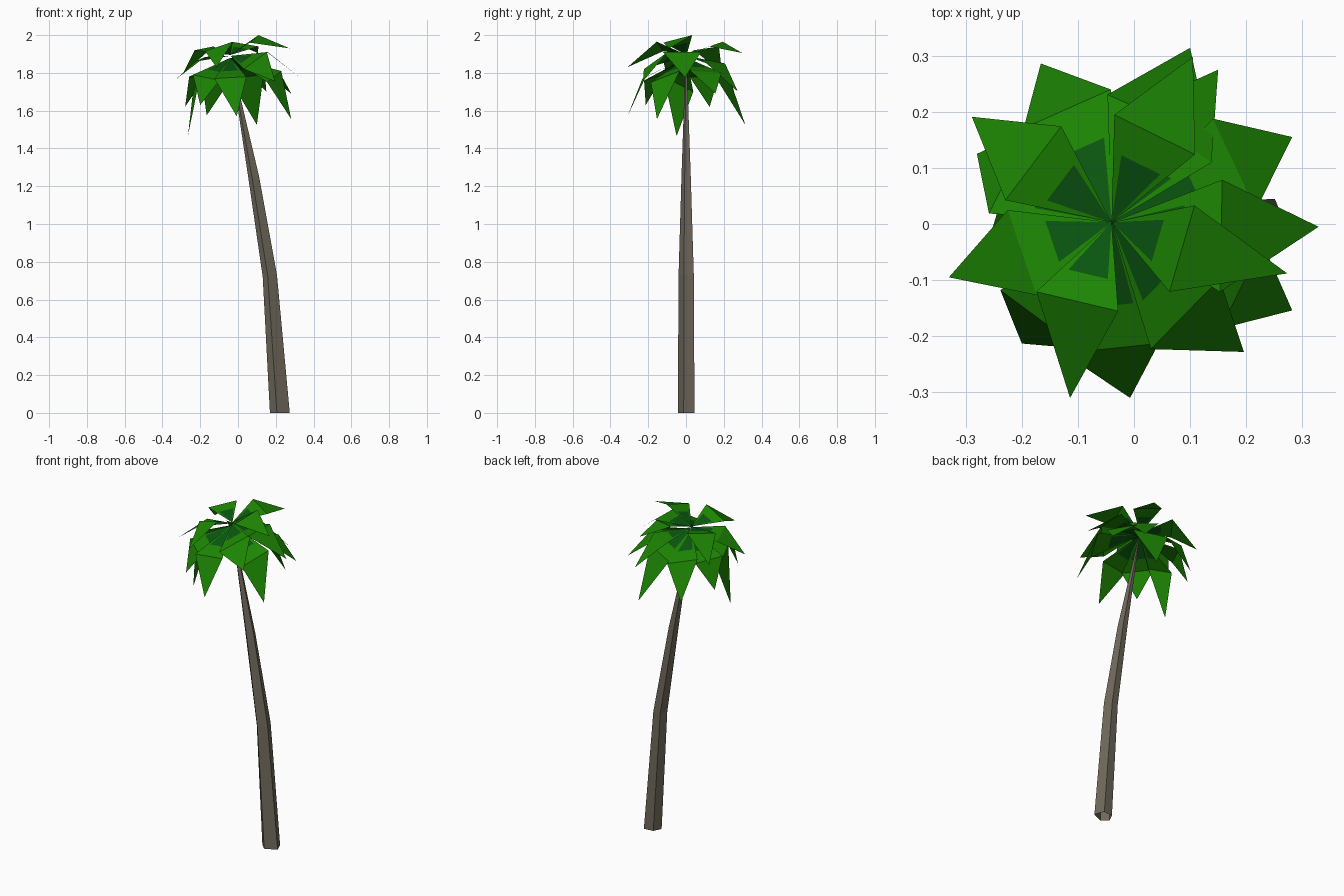
import bpy
from mathutils import Vector


def material(name, rgb):
    m = bpy.data.materials.new(name)
    m.diffuse_color = (*rgb, 1)
    return m


def make(name, verts, faces, mats, indices=None):
    me = bpy.data.meshes.new(name)
    me.from_pydata([tuple(v) for v in verts], [], faces)
    for m in mats:
        me.materials.append(m)
    if indices:
        me.polygons.foreach_set("material_index", indices)
    ob = bpy.data.objects.new(name, me)
    bpy.context.collection.objects.link(ob)
    return ob


bark = material("bark_brown", (0.16, 0.138, 0.105))
green = material("palm_green", (0.012, 0.235, 0.001))
dark = material("dark_frond_green", (0.003, 0.093, 0.005))

# Trunk: irregular five-sided profile swept along a leaning, tapering path
profile = [(0.052, -0.012), (0.029, 0.045), (-0.03, 0.04),
           (-0.053, -0.008), (-0.016, -0.043)]
# x centre, z, x scale, y scale, tilt of the ring (dz per dx)
path = [(0.222, 0, 1, 1, 0), (0.169, 0.725, 0.72, 0.92, 0.12),
        (0.083, 1.25, 0.54, 0.56, 0.15), (-0.035, 1.86, 0.06, 0.08, 0)]
verts, faces, n = [], [], len(profile)
for cx, z, sx, sy, tilt in path:
    verts += [(cx + px * sx, py * sy, z + px * sx * tilt) for px, py in profile]
for r in range(len(path) - 1):
    for i in range(n):
        j = (i + 1) % n
        faces.append((r * n + i, r * n + j, (r + 1) * n + j, (r + 1) * n + i))
make("trunk", verts, faces, [bark])


# Fronds: an inner triangle from the crown with a dark heart, folded at a
# crease, then a triangle to the tip
def frond_ring(name, base_z, leaves):
    base = Vector((-0.04, 0.003, base_z))
    verts, faces, idx = [], [], []
    for tx, ty, tz, reach, width, z_left, z_right, *skew in leaves:
        tip = Vector((tx, ty, tz))
        d = Vector((tx - base.x, ty - base.y, 0))
        across = Vector((-d.y, d.x, 0)).normalized()
        mid = base + d * reach + across * (skew[0] if skew else 0)
        right, left = mid - across * width / 2, mid + across * width / 2
        right.z, left.z = z_right, z_left

        def on_leaf(along, share):
            return base.lerp(right.lerp(left, share), along)

        a, b = on_leaf(0.66, 0.12), on_leaf(0.66, 0.85)
        k = len(verts)
        verts += [base, right, left, tip, a, b]
        faces += [(k, k + 4, k + 5), (k, k + 1, k + 4), (k, k + 5, k + 2),
                  (k + 4, k + 1, k + 2, k + 5), (k + 2, k + 1, k + 3)]
        idx += [1, 0, 0, 0, 0]
    make(name, verts, faces, [green, dark], idx)


# tip x, y, z, crease position, crease width, crease heights left and right, skew
frond_ring("upper_fronds", 1.895, [
    (0.105, 0.298, 1.905, 0.53, 0.16, 1.965, 1.94),
    (0.273, -0.088, 1.93, 0.41, 0.16, 2.0, 1.96, -0.01),
    (-0.114, -0.31, 1.83, 0.47, 0.15, 1.965, 1.915, -0.027),
    (-0.289, 0.191, 1.80, 0.56, 0.165, 1.92, 1.94)])
frond_ring("middle_fronds", 1.89, [
    (0.329, -0.005, 1.775, 0.53, 0.20, 1.91, 1.91, -0.02),
    (-0.33, -0.095, 1.765, 0.55, 0.16, 1.885, 1.86),
    (0.196, -0.228, 1.755, 0.63, 0.175, 1.91, 1.82, -0.025),
    (0.15, 0.275, 1.70, 0.57, 0.17, 1.85, 1.85)])
frond_ring("lower_fronds", 1.88, [
    (0.282, 0.155, 1.69, 0.68, 0.18, 1.80, 1.81),
    (0.10, 0.314, 1.525, 0.60, 0.20, 1.77, 1.79),
    (-0.166, 0.286, 1.575, 0.70, 0.17, 1.80, 1.76, -0.01),
    (-0.28, 0.125, 1.62, 0.75, 0.17, 1.78, 1.77),
    (-0.265, -0.05, 1.465, 0.80, 0.16, 1.78, 1.70),
    (-0.20, -0.213, 1.63, 0.80, 0.175, 1.76, 1.79),
    (-0.007, -0.31, 1.57, 0.71, 0.17, 1.78, 1.77, -0.024),
    (0.282, -0.154, 1.555, 0.72, 0.17, 1.81, 1.75)])
